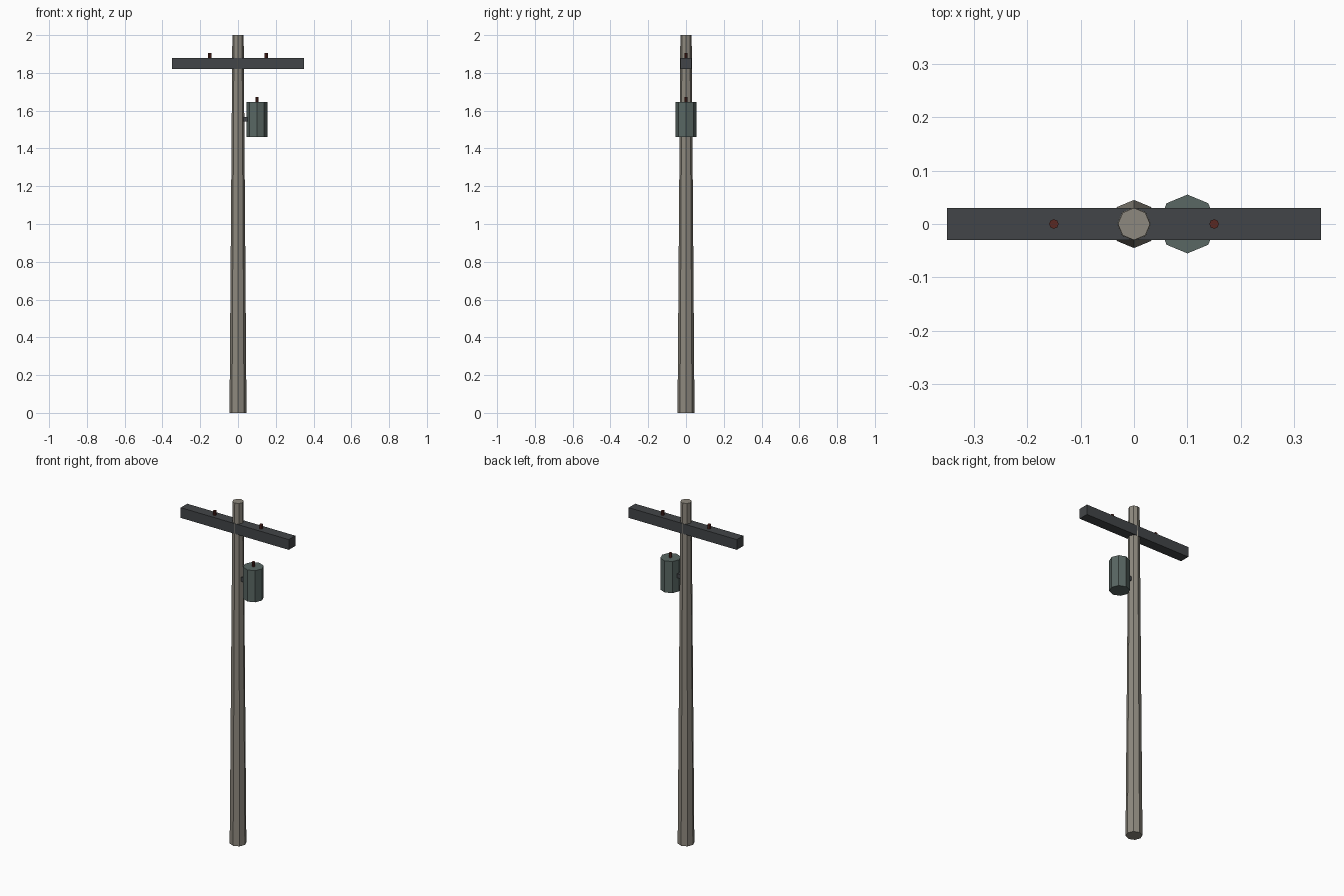
import bpy

if "Cube" in bpy.data.objects:
    bpy.data.objects.remove(bpy.data.objects["Cube"])


def material(name, rgb):
    m = bpy.data.materials.new(name)
    m.diffuse_color = (*rgb, 1)
    m.use_nodes = True
    m.node_tree.nodes["Principled BSDF"].inputs["Base Color"].default_value = m.diffuse_color
    return m


WOOD = material("weathered_wood", (0.27, 0.25, 0.21))
DARK = material("dark_steel", (0.055, 0.06, 0.065))
GREEN = material("grey_green_paint", (0.10, 0.135, 0.125))
RED = material("red_brown_ceramic", (0.10, 0.022, 0.016))


def post(name, x, z0, z1, r0, r1, mat):
    """Upright eight-sided tapered cylinder."""
    bpy.ops.mesh.primitive_cone_add(vertices=8, radius1=r0, radius2=r1, depth=z1 - z0,
                                    location=(x, 0, (z0 + z1) / 2))
    finish(name, mat)


def box(name, centre, size, mat):
    bpy.ops.mesh.primitive_cube_add(size=1, location=centre)
    bpy.context.object.scale = size
    bpy.ops.object.transform_apply(location=False, rotation=False, scale=True)
    finish(name, mat)


def finish(name, mat):
    ob = bpy.context.object
    ob.name = name
    ob.data.materials.append(mat)


# Pole and crossarm
post("pole", 0, 0, 2, 0.045, 0.03, WOOD)
box("crossarm", (0, 0, 1.85), (0.70, 0.06, 0.06), DARK)

# Insulators on the crossarm
for side, x in (("left", -0.15), ("right", 0.15)):
    post("insulator_" + side, x, 1.87, 1.905, 0.009, 0.009, RED)

# Transformer can, its bushing and its bracket
post("transformer", 0.10, 1.46, 1.645, 0.055, 0.055, GREEN)
post("transformer_bushing", 0.10, 1.635, 1.672, 0.008, 0.008, RED)
box("transformer_bracket", (0.045, 0, 1.555), (0.05, 0.025, 0.025), DARK)
